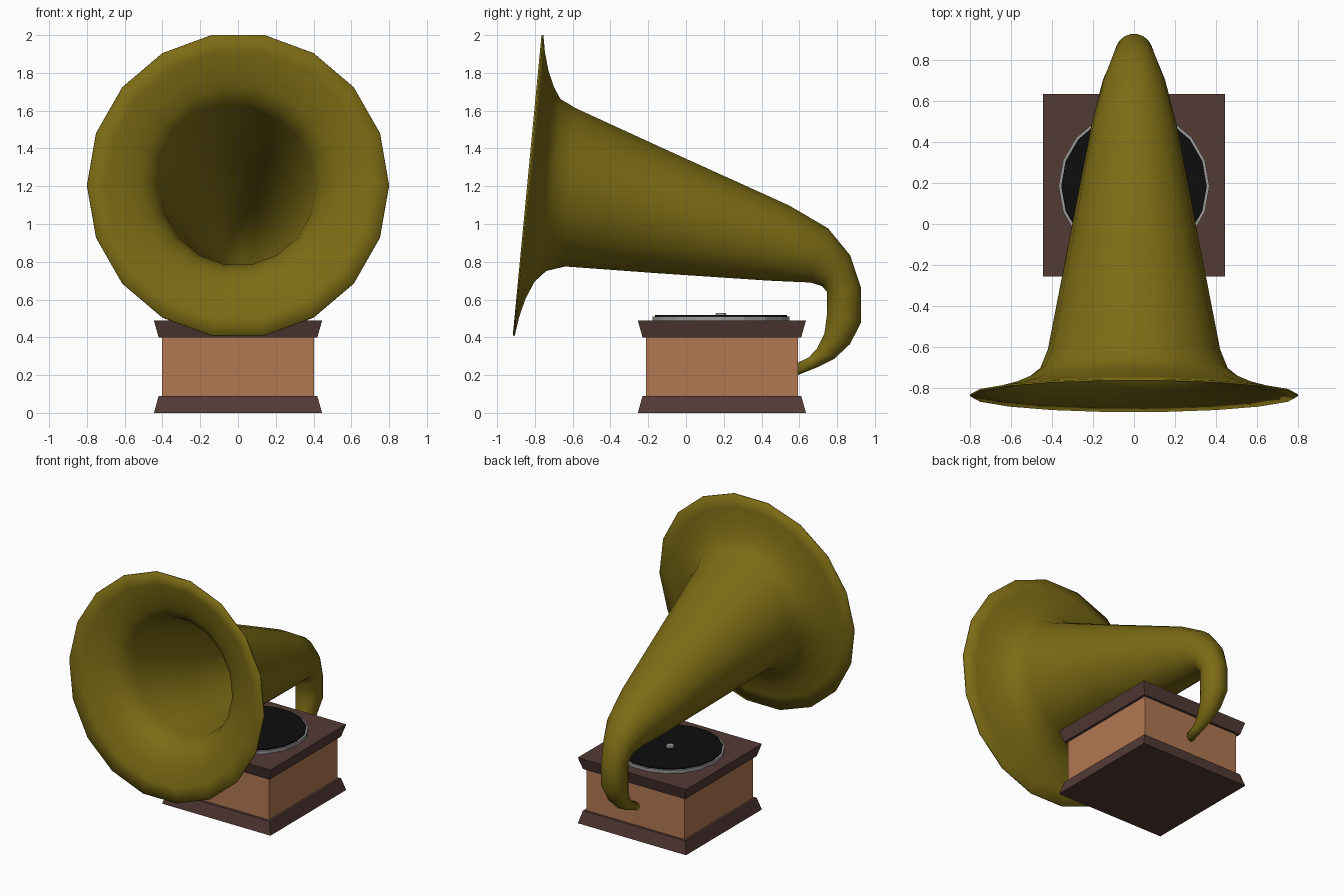
import bpy, bmesh, math
from mathutils import Vector

if "Cube" in bpy.data.objects:
    bpy.data.objects.remove(bpy.data.objects["Cube"])

CY = 0.19      # centre of the case in y
SIDES = 18


def material(name, rgb):
    m = bpy.data.materials.new(name)
    m.diffuse_color = (*rgb, 1)
    m.use_nodes = True
    m.node_tree.nodes["Principled BSDF"].inputs["Base Color"].default_value = m.diffuse_color
    return m


BRASS = material("aged_brass", (0.20, 0.147, 0.007))
WOOD = material("light_wood", (0.44, 0.19, 0.085))
DARK = material("dark_wood", (0.087, 0.043, 0.036))
BLACK = material("record_black", (0.004, 0.004, 0.004))
METAL = material("grey_metal", (0.33, 0.33, 0.33))


def loft(name, rings, mat, cap=True):
    """Join equal-length rings of points into a skin."""
    bm = bmesh.new()
    rows = [[bm.verts.new(p) for p in ring] for ring in rings]
    n = len(rows[0])
    for a, b in zip(rows, rows[1:]):
        for i in range(n):
            j = (i + 1) % n
            bm.faces.new((a[i], a[j], b[j], b[i]))
    if cap:
        bm.faces.new(rows[0])
        bm.faces.new(rows[-1])
    bmesh.ops.recalc_face_normals(bm, faces=bm.faces[:])
    mesh = bpy.data.meshes.new(name)
    bm.to_mesh(mesh)
    bm.free()
    mesh.materials.append(mat)
    ob = bpy.data.objects.new(name, mesh)
    bpy.context.collection.objects.link(ob)
    return ob


def square(half, z):
    return [(sx * half, CY + sy * half, z)
            for sx, sy in ((-1, -1), (1, -1), (1, 1), (-1, 1))]


def disc(r, z, n=SIDES):
    return [(r * math.cos(2 * math.pi * i / n),
             CY - 0.005 + r * math.sin(2 * math.pi * i / n), z) for i in range(n)]


# Case: flared plinth, box and lid
loft("plinth", [square(0.445, 0), square(0.42, 0.09)], DARK)
loft("case_box", [square(0.402, 0.085), square(0.402, 0.405)], WOOD)
loft("lid", [square(0.42, 0.40), square(0.445, 0.488)], DARK)

# Turntable, record and spindle
loft("turntable", [disc(0.368, 0.485), disc(0.368, 0.510)], METAL)
loft("record", [disc(0.355, 0.505), disc(0.355, 0.518)], BLACK)
loft("spindle", [disc(0.03, 0.515, 12), disc(0.025, 0.53, 12)], METAL)

# Horn: round rings given by outer (y, z) and inner (y, z) points in side view
PROFILE = [
    (-0.765, 2.00, -0.917, 0.41),
    (-0.757, 1.91, -0.893, 0.51),
    (-0.738, 1.81, -0.858, 0.61),
    (-0.708, 1.72, -0.810, 0.70),
    (-0.672, 1.655, -0.745, 0.76),
    (-0.590, 1.605, -0.640, 0.785),
    (-0.100, 1.38, -0.160, 0.75),
    (0.540, 1.09, 0.440, 0.71),
    (0.745, 0.97, 0.660, 0.70),
    (0.860, 0.83, 0.725, 0.68),
    (0.917, 0.66, 0.755, 0.645),
    (0.917, 0.48, 0.755, 0.51),
    (0.860, 0.37, 0.742, 0.415),
    (0.780, 0.295, 0.702, 0.335),
    (0.690, 0.25, 0.655, 0.285),
    (0.585, 0.208, 0.585, 0.252),
]
rings = []
for y1, z1, y2, z2 in PROFILE:
    outer, inner = Vector((0, y1, z1)), Vector((0, y2, z2))
    mid, up = (outer + inner) / 2, (outer - inner) / 2
    side = Vector((up.length, 0, 0))
    rings.append([mid + side * math.cos(2 * math.pi * i / SIDES)
                  + up / math.cos(math.pi / SIDES) * math.sin(2 * math.pi * i / SIDES)
                  for i in range(SIDES)])
horn = loft("horn", rings, BRASS, cap=False)
shell = horn.modifiers.new("shell", "SOLIDIFY")
shell.thickness = 0.01
shell.offset = -1

# Smooth the horn, keep the case and discs crisp
bpy.ops.object.select_all(action="DESELECT")
horn.select_set(True)
bpy.context.view_layer.objects.active = horn
bpy.ops.object.shade_smooth_by_angle(angle=math.radians(45))
